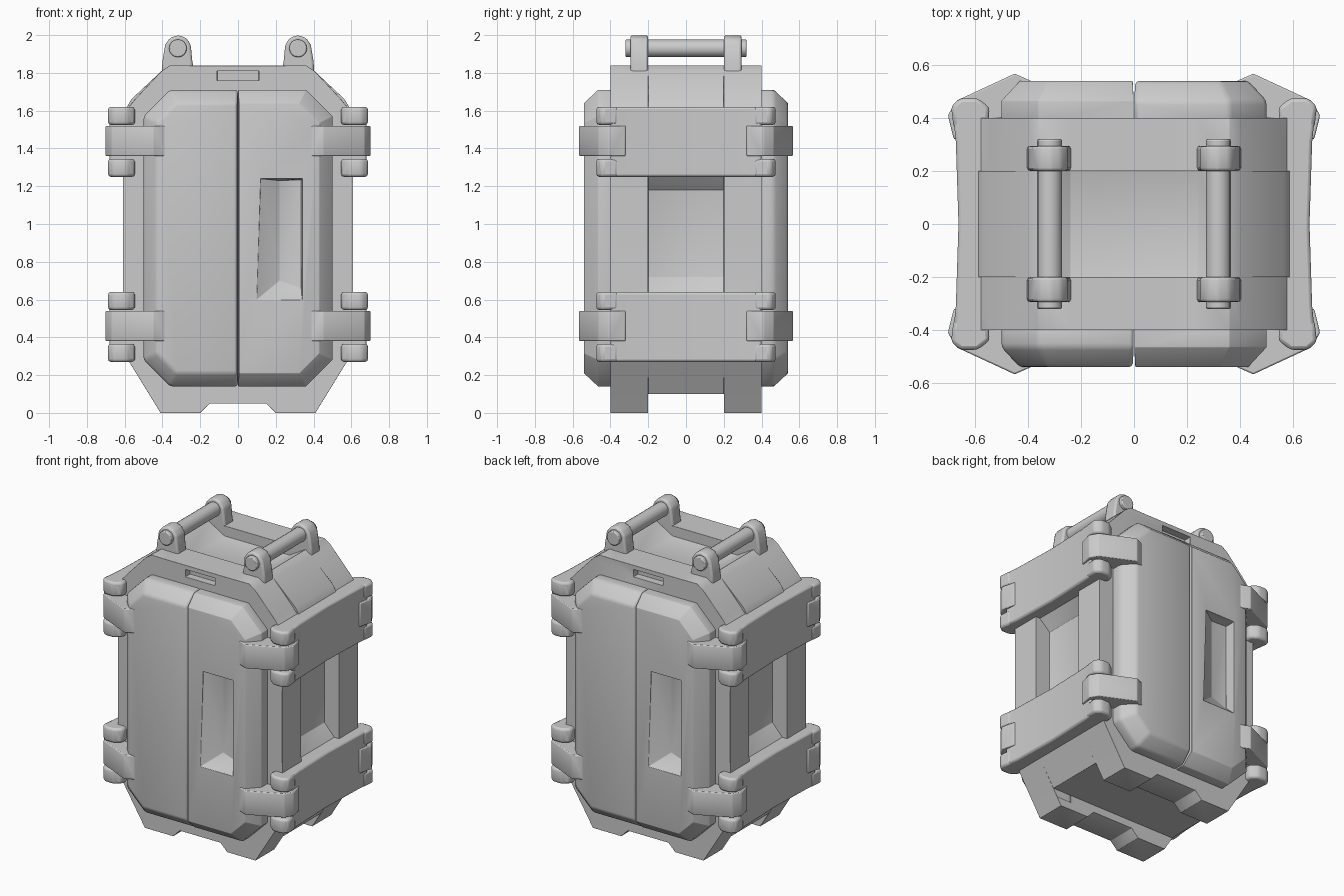
import bpy, bmesh, math

cube = bpy.data.objects.get("Cube")
if cube:
    bpy.data.objects.remove(cube)

grey = bpy.data.materials.new("plain_grey")
grey.use_nodes = True
colour = (0.6, 0.6, 0.6, 1)
grey.diffuse_color = colour
grey.node_tree.nodes["Principled BSDF"].inputs["Base Color"].default_value = colour


def loft(name, rings, bevel=0.02, sx=1, sy=1, angle=50):
    """Skin closed rings of equal length, cap both ends, mirror by signs."""
    bm = bmesh.new()
    rows = [[bm.verts.new((x * sx, y * sy, z)) for x, y, z in r] for r in rings]
    n = len(rows[0])
    for a, b in zip(rows, rows[1:]):
        for i in range(n):
            j = (i + 1) % n
            bm.faces.new((a[i], a[j], b[j], b[i]))
    bm.faces.new(rows[0])
    bm.faces.new(rows[-1])
    bmesh.ops.remove_doubles(bm, verts=bm.verts, dist=0.0005)
    bmesh.ops.recalc_face_normals(bm, faces=bm.faces)
    mesh = bpy.data.meshes.new(name)
    bm.to_mesh(mesh)
    bm.free()
    mesh.materials.append(grey)
    ob = bpy.data.objects.new(name, mesh)
    bpy.context.collection.objects.link(ob)
    if bevel:
        m = ob.modifiers.new("soft_edges", 'BEVEL')
        m.width = bevel
        m.segments = 2
        m.limit_method = 'ANGLE'
        m.angle_limit = math.radians(30)
    bpy.ops.object.select_all(action='DESELECT')
    ob.select_set(True)
    bpy.context.view_layer.objects.active = ob
    bpy.ops.object.shade_smooth_by_angle(angle=math.radians(angle))
    return ob


def along_y(profile, y):
    return [(x, y, z) for x, z in profile]


def along_z(plan, z):
    return [(x, y, z) for x, y in plan]


def mirrored(half):
    return half + [(-x, z) for x, z in reversed(half)]


def cut(ob, cutter):
    """Carve the cutter out before the bevel, then remove it."""
    m = ob.modifiers.new("pocket", 'BOOLEAN')
    m.object = cutter
    m.solver = 'EXACT'
    ob.modifiers.move(len(ob.modifiers) - 1, 0)
    bpy.context.view_layer.objects.active = ob
    bpy.ops.object.modifier_apply(modifier=m.name)
    bpy.data.objects.remove(cutter)


# Body: full end frames with a middle recessed at the sides, top and bottom
def body_profile(foot, mid_x, shoulder, top):
    return mirrored([
        (0.15, max(foot, 0.05)), (0.2, foot), (0.41 + foot * 0.6, foot), (0.57, 0.26),
        (0.61, 0.32), (0.61, 0.6), (mid_x, 0.72), (mid_x, 1.18), (0.61, 1.28),
        (0.61, 1.58), (shoulder, 1.66), (0.405, 1.81), (0.36, 1.84), (0.24, top)])


end = body_profile(0, 0.608, 0.545, 1.838)
core = body_profile(0.1, 0.5, 0.565, 1.77)
body = loft("body", [along_y(p, y) for p, y in (
    (end, -0.4), (end, -0.2), (core, -0.2), (core, 0.2), (end, 0.2), (end, 0.4))], 0.008)

# Slot in the upper rim, front and back
for s in (-1, 1):
    slot = mirrored([(0.11, 1.76), (0.11, 1.81)])
    cut(body, loft("slot_cutter", [along_y(slot, s * y) for y in (0.35, 0.45)], 0))


# Doors: two chamfered leaves per face; one leaf has a hand pocket
def leaf(x0, t, y):
    return along_y([(x0, 0.14 + t), (0.36 - t / 2, 0.14 + t), (0.5 - t, 0.28 + t / 2),
                    (0.5 - t, 1.57 - t / 2), (0.36 - t / 2, 1.71 - t), (x0, 1.71 - t)], y)


for sy in (-1, 1):
    for sx in (-1, 1):
        door = loft("door_leaf", [leaf(0.001, 0, 0.38), leaf(0.001, 0, 0.465),
                                  leaf(0.005, 0.07, 0.54)], 0.015, sx, sy)
        if sx == -sy:
            mouth = [(0.1, 0.6), (0.34, 0.6), (0.34, 1.24), (0.12, 1.24)]
            floor = [(0.22, 0.7), (0.335, 0.66), (0.335, 1.235), (0.22, 1.23)]
            cut(door, loft("pocket_cutter", [along_y(mouth, 0.6), along_y(mouth, 0.535),
                                             along_y(floor, 0.47)], 0, sx, sy))


# Side brackets: one flush dished plate with a knob at each corner
def both_ends(half, centre):
    return half + [(centre, 0)] + [(x, -y) for x, y in reversed(half)]


plate = both_ends([(0.56, 0.4), (0.681, 0.4), (0.672, 0.31)], 0.662)
knob = [(0.55, 0.36), (0.545, 0.44), (0.59, 0.475), (0.655, 0.475), (0.69, 0.445), (0.68, 0.36)]
for sx in (-1, 1):
    for low, high in ((0.27, 0.64), (1.25, 1.62)):
        loft("side_bracket", [along_z(plate, low), along_z(plate, high)], 0.012, sx)
        for sy in (-1, 1):
            for z in (low, high - 0.095):
                loft("bracket_knob", [along_z(knob, z), along_z(knob, z + 0.095)], 0.015, sx, sy)

# Corner clasps wrapping from door to bracket
clasp = [(0.378, 0.535), (0.45, 0.567), (0.67, 0.465), (0.702, 0.41), (0.68, 0.32),
         (0.6, 0.32), (0.57, 0.39), (0.49, 0.4), (0.378, 0.49)]
for sx in (-1, 1):
    for sy in (-1, 1):
        for z in (0.38, 1.36):
            loft("corner_clasp", [along_z(clasp, z), along_z(clasp, z + 0.16)], 0.006, sx, sy)

# Top lugs and carrying rods
lug = [(0.235, 1.82), (0.243, 1.87), (0.25, 1.95), (0.275, 1.985), (0.315, 2.0), (0.36, 1.985),
       (0.385, 1.95), (0.40, 1.86), (0.405, 1.78), (0.3, 1.75)]
rod = [(0.318 + 0.047 * math.cos(a * math.tau / 16), 1.93 + 0.047 * math.sin(a * math.tau / 16))
       for a in range(16)]
for sx in (-1, 1):
    loft("carry_rod", [along_y(rod, y) for y in (-0.32, 0.32)], 0.006, sx)
    for sy in (-1, 1):
        loft("rod_lug", [along_y(lug, y) for y in (0.2, 0.295)], 0.012, sx, sy)
